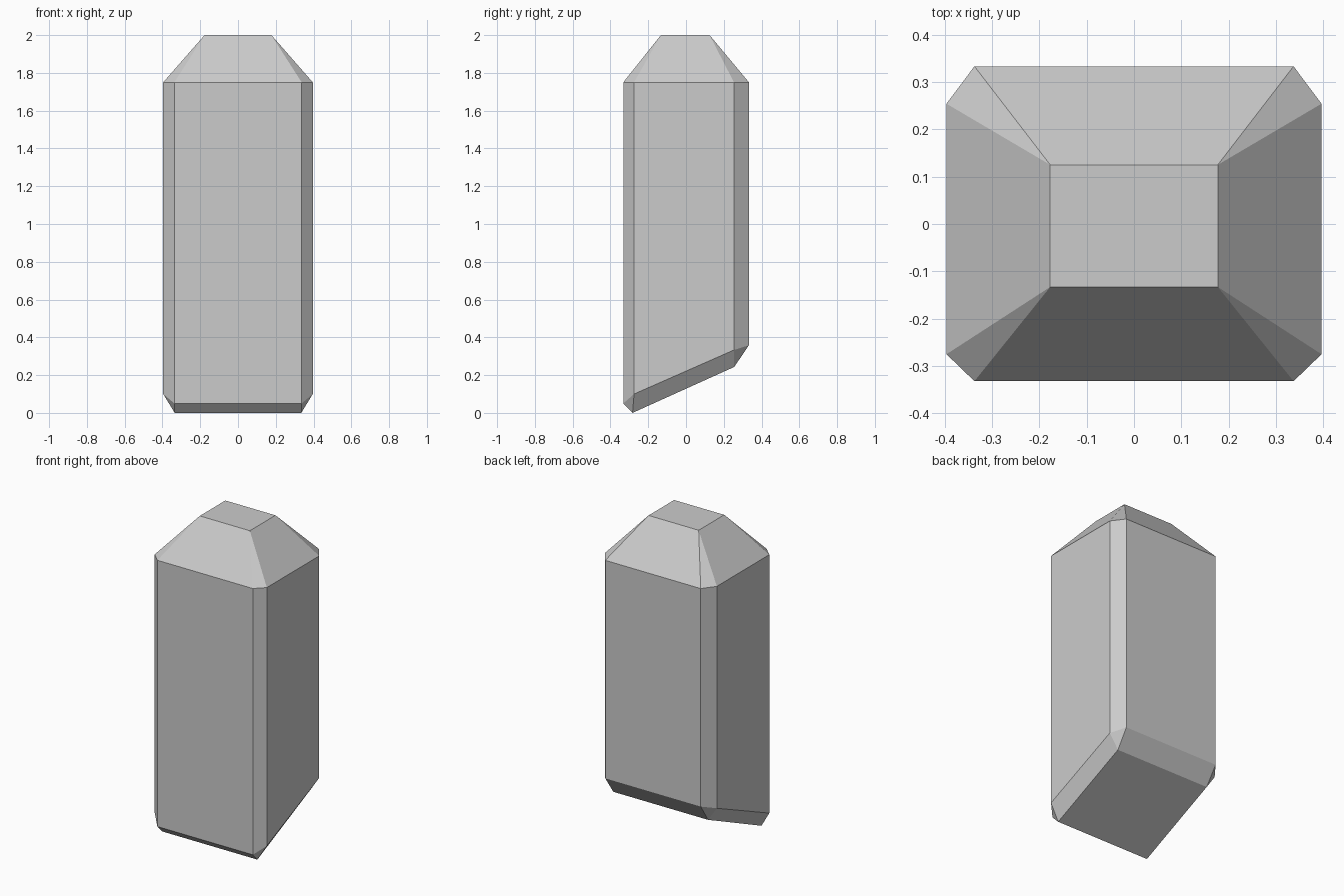
import bpy, bmesh

if "Cube" in bpy.data.objects:
    bpy.data.objects.remove(bpy.data.objects["Cube"])


def ring(wide, narrow, back, back_side, front_side, front, z):
    """Eight-sided ring, counter-clockwise from above; z holds the heights of
    the front, front side, back side and back corners."""
    zf, zfs, zbs, zb = z
    right = [(narrow, front, zf), (wide, front_side, zfs),
             (wide, back_side, zbs), (narrow, back, zb)]
    return right + [(-x, y, h) for x, y, h in reversed(right)]


rings = [
    # slanted underside (corner pairs coincide, giving a rectangle)
    ring(0.335, 0.335, 0.255, 0.255, -0.283, -0.283, (0, 0, 0.243, 0.243)),
    # slanted lower rim of the body
    ring(0.396, 0.337, 0.333, 0.254, -0.275, -0.332, (0.05, 0.10, 0.333, 0.358)),
    # shoulder
    ring(0.396, 0.337, 0.333, 0.254, -0.275, -0.332, (1.75,) * 4),
    # flat top (rectangle)
    ring(0.177, 0.177, 0.125, 0.125, -0.133, -0.133, (2.0,) * 4),
]

# chamfered block, bridged ring by ring
bm = bmesh.new()
loops = [[bm.verts.new(p) for p in r] for r in rings]
for low, high in zip(loops, loops[1:]):
    for i in range(8):
        j = (i + 1) % 8
        bm.faces.new((low[i], low[j], high[j], high[i]))
bm.faces.new(loops[0][::-1])
bm.faces.new(loops[-1])
bmesh.ops.remove_doubles(bm, verts=bm.verts, dist=0.0005)
bmesh.ops.recalc_face_normals(bm, faces=bm.faces)

mesh = bpy.data.meshes.new("chamfered_block")
bm.to_mesh(mesh)
bm.free()
block = bpy.data.objects.new("chamfered_block", mesh)
bpy.context.collection.objects.link(block)
